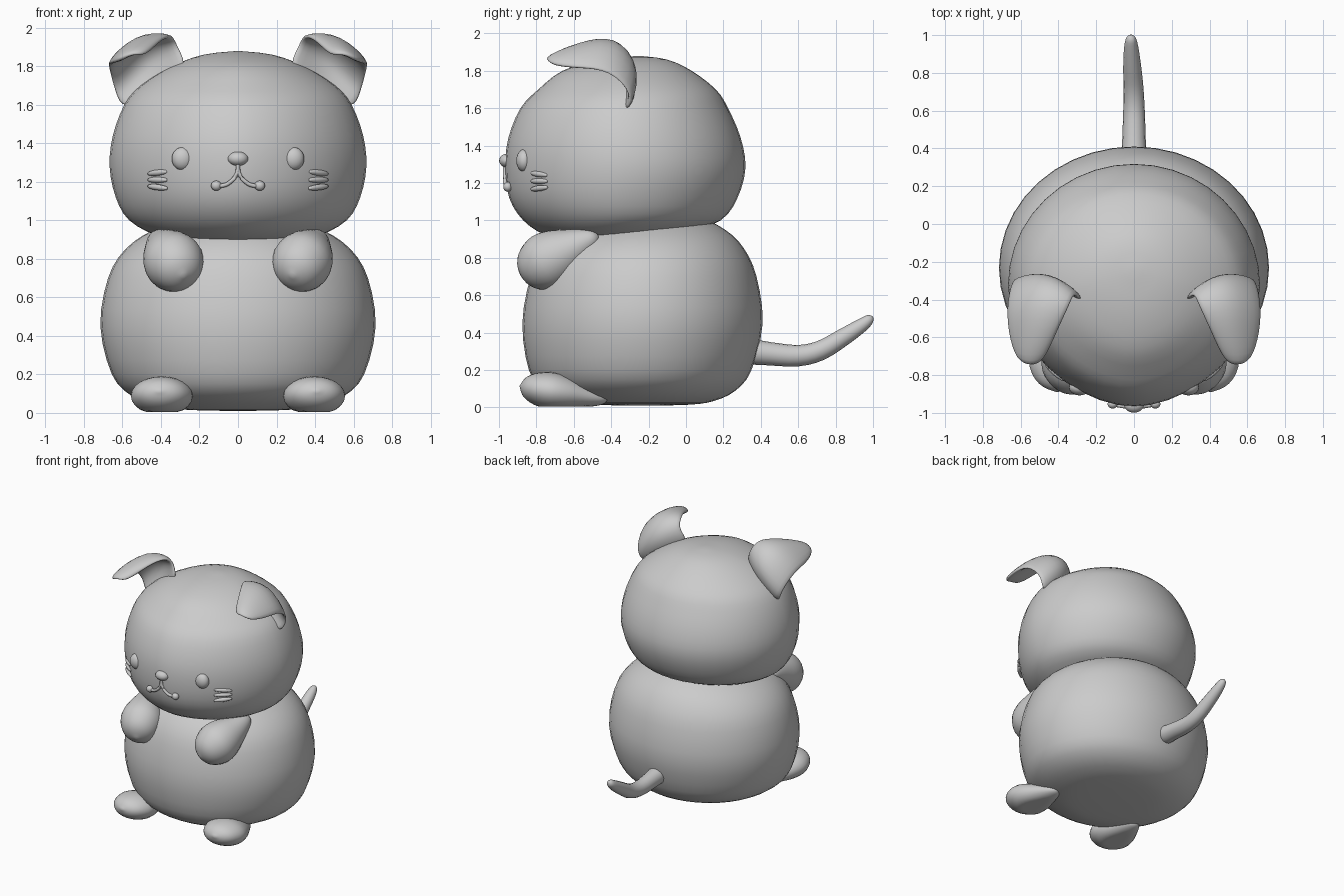
import bpy, bmesh, math
from mathutils import Vector

if "Cube" in bpy.data.objects:
    bpy.data.objects.remove(bpy.data.objects["Cube"])

grey = bpy.data.materials.new("soft grey")
grey.diffuse_color = (0.6, 0.6, 0.6, 1)
grey.use_nodes = True
grey.node_tree.nodes["Principled BSDF"].inputs["Base Color"].default_value = grey.diffuse_color


def finish(name, bm):
    bmesh.ops.recalc_face_normals(bm, faces=bm.faces)
    mesh = bpy.data.meshes.new(name)
    bm.to_mesh(mesh)
    bm.free()
    mesh.materials.append(grey)
    mesh.polygons.foreach_set("use_smooth", [True] * len(mesh.polygons))
    obj = bpy.data.objects.new(name, mesh)
    bpy.context.collection.objects.link(obj)
    return obj


def spline(rows, steps):
    """Catmull-Rom interpolation through rows of equal length."""
    out = []
    for i in range(len(rows) - 1):
        a, b, c, d = (rows[min(max(i + k, 0), len(rows) - 1)] for k in (-1, 0, 1, 2))
        for j in range(steps):
            t = j / steps
            out.append([0.5 * (2 * q + (r - p) * t + (2 * p - 5 * q + 4 * r - s) * t * t
                               + (3 * q - p - 3 * r + s) * t ** 3)
                        for p, q, r, s in zip(a, b, c, d)])
    return out + [list(rows[-1])]


def skin(name, rings):
    """Join rings of points; the first and last ring collapse to a pole."""
    bm = bmesh.new()
    loops = [[bm.verts.new(p) for p in ring] for ring in rings]
    n = len(loops[0])
    for a, b in zip(loops, loops[1:]):
        for i in range(n):
            bm.faces.new((a[i], a[(i + 1) % n], b[(i + 1) % n], b[i]))
    bmesh.ops.remove_doubles(bm, verts=bm.verts, dist=0.0004)
    return finish(name, bm)


def stack(name, rows, front_power, n=40):
    """Rounded form from rows of height, half width, front y, back y."""
    rings = []
    for z, w, yf, yb in spline(rows, 3):
        w, ring = max(w, 0), []
        for i in range(n):
            a = 2 * math.pi * i / n
            c, s = math.cos(a), math.sin(a)
            e = 2 / front_power if s < 0 else 1
            ring.append((w * math.copysign(abs(c) ** e, c),
                         (yf + yb) / 2 + (yb - yf) / 2 * math.copysign(abs(s) ** e, s), z))
        rings.append(ring)
    return skin(name, rings)


def tube(name, rows, flat=1.0, floor=-9, steps=3, n=16):
    """Round tube through rows of x, y, z, radius."""
    rows = spline(rows, steps)
    pts = [Vector(r[:3]) for r in rows]
    rings = []
    for i, p in enumerate(pts):
        d = (pts[min(i + 1, len(pts) - 1)] - pts[max(i - 1, 0)]).normalized()
        ref = Vector((0, 0, 1)) if abs(d.z) < 0.85 else Vector((0, 1, 0))
        u = d.cross(ref).normalized()
        v = u.cross(d)
        r = max(rows[i][3], 0)
        ring = []
        for k in range(n):
            a = 2 * math.pi * k / n
            q = p + u * r * math.cos(a) + v * r * flat * math.sin(a)
            q.z = max(q.z, floor)
            ring.append(q)
        rings.append(ring)
    return skin(name, rings)


EGG = [(0, 0), (.03, .22), (.12, .42), (.3, .68), (.5, .93), (.68, 1), (.85, .8), (.95, .47), (1, 0)]


def egg(name, start, end, radius, **kw):
    a, b = Vector(start), Vector(end)
    return tube(name, [(*a.lerp(b, t), r * radius) for t, r in EGG], n=24, **kw)


def ball(name, centre, size):
    bm = bmesh.new()
    bmesh.ops.create_uvsphere(bm, u_segments=20, v_segments=12, radius=1)
    bmesh.ops.scale(bm, vec=size, verts=bm.verts)
    bmesh.ops.translate(bm, vec=centre, verts=bm.verts)
    return finish(name, bm)


def face_y(x):
    return -.325 - .64 * (1 - (abs(x) / .66) ** 1.8) ** (1 / 1.8)


# Body and head
stack("body", [(.01, 0, -.22, -.22), (.015, .25, -.5, .02), (.035, .41, -.63, .15),
               (.09, .555, -.76, .265), (.2, .655, -.84, .35), (.45, .715, -.875, .41),
               (.7, .675, -.83, .377), (.85, .585, -.75, .31), (.95, .44, -.62, .21),
               (1.02, .25, -.45, .05), (1.04, 0, -.22, -.22)], 2)
stack("head", [(.87, 0, -.35, -.35), (.885, .25, -.6, -.15), (.92, .42, -.75, -.02),
               (1.0, .565, -.87, .185), (1.12, .635, -.945, .275), (1.28, .667, -.967, .318),
               (1.44, .65, -.95, .293), (1.6, .59, -.885, .225), (1.7, .505, -.79, .16),
               (1.8, .345, -.66, .03), (1.86, .18, -.46, -.1), (1.88, 0, -.25, -.25)], 1.8)

# Tail
tube("tail", [(0, .33, .30, 0), (0, .335, .30, .063), (0, .45, .287, .062), (0, .6, .277, .057),
              (-.003, .72, .305, .053), (-.01, .84, .375, .047), (-.015, .94, .44, .037),
              (-.016, .985, .475, .024), (-.016, 1, .487, 0)])

# Nose and centre of the mouth
ball("nose", (0, -.957, 1.32), (.053, .042, .037))

# Folded ear: rows from base to tip, each from the inner to the outer edge
EAR = [[(.24, -.43, 1.79), (.43, -.31, 1.70), (.60, -.34, 1.55)],
       [(.31, -.36, 1.90), (.46, -.23, 1.83), (.645, -.27, 1.66)],
       [(.33, -.42, 1.97), (.51, -.34, 1.97), (.68, -.41, 1.80)],
       [(.40, -.56, 1.94), (.53, -.54, 1.95), (.675, -.57, 1.81)],
       [(.48, -.74, 1.85), (.55, -.76, 1.87), (.62, -.73, 1.83)]]

for s, side in ((1, "right"), (-1, "left")):
    egg(side + "_arm", (s * .43, -.47, .92), (s * .28, -.885, .71), .155)
    egg(side + "_foot", (s * .37, -.42, .04), (s * .41, -.89, .115), .16, flat=.62, floor=.005)

    bm = bmesh.new()
    grid = [[bm.verts.new((s * x, y, z)) for x, y, z in row] for row in EAR]
    for a, b in zip(grid, grid[1:]):
        for i in range(2):
            bm.faces.new((a[i], a[i + 1], b[i + 1], b[i]))
    ear = finish(side + "_ear", bm)
    solid = ear.modifiers.new("thickness", "SOLIDIFY")
    solid.thickness, solid.offset = .045, 0
    ear.modifiers.new("smooth", "SUBSURF").levels = 2
    ear.modifiers["smooth"].render_levels = 2

    # Eye, mouth curve and whiskers
    ball(side + "_eye", (s * .288, face_y(.288) + .015, 1.32), (.056, .042, .06))
    tube(side + "_mouth", [(s * x, face_y(x) - .004, z, r) for x, z, r in
                           ((.0, 1.29, .011), (.004, 1.245, .011), (.03, 1.208, .011),
                            (.065, 1.184, .011), (.11, 1.177, .011))], n=10)
    ball(side + "_mouth_end", (s * .113, face_y(.113) - .003, 1.18), (.027, .024, .026))
    for k, z in enumerate((1.247, 1.21, 1.172)):
        tube(f"{side}_whisker_{k + 1}",
             [(s * x, face_y(x) + .002, z + (k - 1) * (x - .42) * .12, r) for x, r in
              ((.368, 0), (.374, .01), (.42, .016), (.46, .01), (.466, 0))], n=10)
